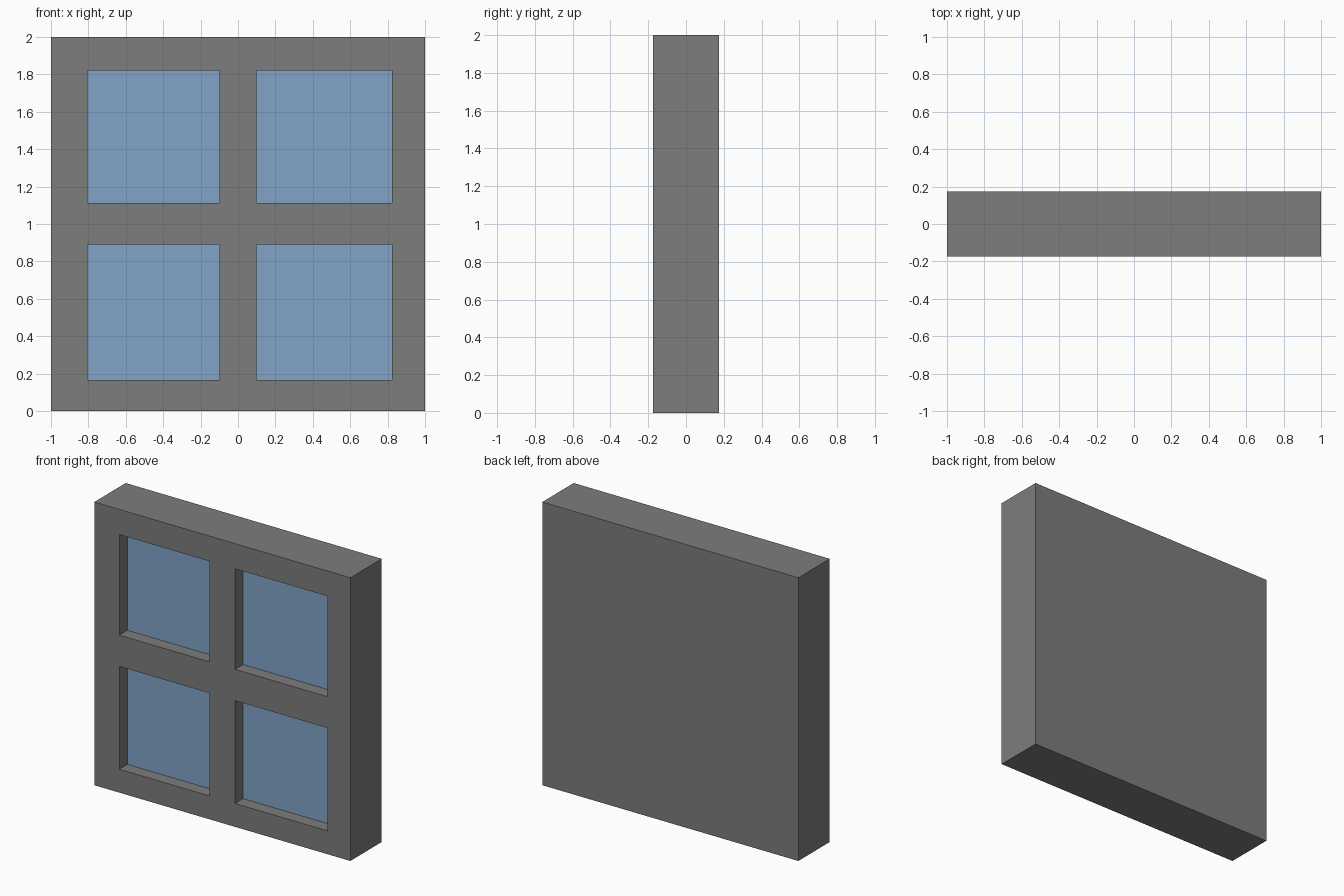
import bpy, bmesh

if "Cube" in bpy.data.objects:
    bpy.data.objects.remove(bpy.data.objects["Cube"])

FRONT, BACK, PANE = -0.175, 0.175, -0.085
XS = [-1.0, -0.805, -0.10, 0.099, 0.823, 1.0]
ZS = [0.0, 0.165, 0.891, 1.112, 1.822, 2.0]
OPEN = (1, 3)   # grid columns and rows that hold an opening


def make_material(name, rgb):
    mat = bpy.data.materials.new(name)
    mat.diffuse_color = (*rgb, 1.0)
    mat.use_nodes = True
    mat.node_tree.nodes["Principled BSDF"].inputs["Base Color"].default_value = mat.diffuse_color
    return mat


dark_grey = make_material("dark_grey", (0.205, 0.205, 0.205))
glass = make_material("glass_blue", (0.22, 0.37, 0.57))


def add_object(name, bm, material):
    mesh = bpy.data.meshes.new(name)
    bm.to_mesh(mesh)
    bm.free()
    mesh.materials.append(material)
    obj = bpy.data.objects.new(name, mesh)
    bpy.context.collection.objects.link(obj)
    return obj


def on_outside(v):
    return abs(v.co.x) > 0.99 or v.co.z < 0.01 or v.co.z > 1.99


# Frame: front lattice, with walls drawn back from the outer and inner edges
bm = bmesh.new()
grid = [[bm.verts.new((x, FRONT, z)) for z in ZS] for x in XS]
for i in range(5):
    for j in range(5):
        if not (i in OPEN and j in OPEN):
            bm.faces.new((grid[i][j], grid[i + 1][j], grid[i + 1][j + 1], grid[i][j + 1]))

rim = [e for e in bm.edges if e.is_boundary]
new = bmesh.ops.extrude_edge_only(bm, edges=rim)["geom"]
for v in (g for g in new if isinstance(g, bmesh.types.BMVert)):
    v.co.y = BACK if on_outside(v) else PANE

# Solid back of the frame
back_edges = [e for e in bm.edges if all(v.co.y > 0.1 for v in e.verts)]
bmesh.ops.contextual_create(bm, geom=back_edges)
bmesh.ops.recalc_face_normals(bm, faces=bm.faces[:])
front_face = min(bm.faces, key=lambda f: f.calc_center_median().y)
if front_face.normal.y > 0:
    bmesh.ops.reverse_faces(bm, faces=bm.faces[:])
add_object("window_frame", bm, dark_grey)

# Recessed panes closing the four openings
for i in OPEN:
    for j in OPEN:
        bm = bmesh.new()
        corners = [(XS[i], ZS[j]), (XS[i + 1], ZS[j]),
                   (XS[i + 1], ZS[j + 1]), (XS[i], ZS[j + 1])]
        bm.faces.new([bm.verts.new((x, PANE, z)) for x, z in corners])
        side = "left" if i == 1 else "right"
        level = "lower" if j == 1 else "upper"
        add_object(f"{level}_{side}_glass_pane", bm, glass)
